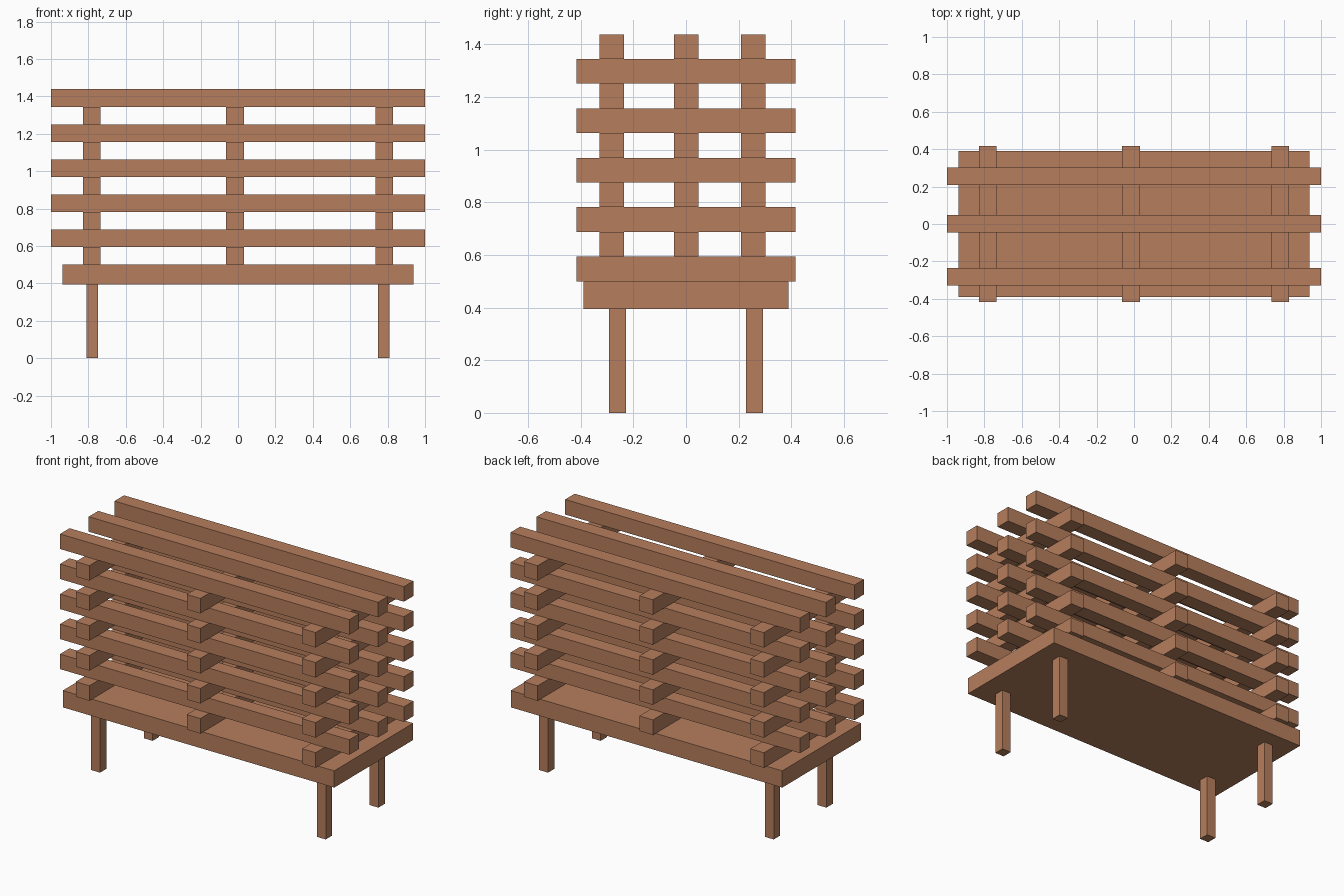
import bpy

if "Cube" in bpy.data.objects:
    bpy.data.objects.remove(bpy.data.objects["Cube"])

wood = bpy.data.materials.new("warm brown wood")
wood.diffuse_color = (0.47, 0.21, 0.11, 1)
wood.use_nodes = True
wood.node_tree.nodes["Principled BSDF"].inputs["Base Color"].default_value = wood.diffuse_color


def box(name, x, y, z):
    """Box spanning the (min, max) range on each axis."""
    spans = (x, y, z)
    bpy.ops.mesh.primitive_cube_add(size=1, location=[(a + b) / 2 for a, b in spans])
    ob = bpy.context.object
    ob.name = name
    ob.scale = [b - a for a, b in spans]
    bpy.ops.object.transform_apply(location=False, rotation=False, scale=True)
    ob.data.materials.append(wood)


# Bench platform
box("platform", (-0.938, 0.938), (-0.39, 0.39), (0.395, 0.5))

# Four legs
for sx in (-1, 1):
    for sy in (-1, 1):
        cx, cy = sx * 0.78, sy * 0.26
        box("leg", (cx - 0.031, cx + 0.031), (cy - 0.032, cy + 0.032), (0, 0.395))

# Stacked beams: alternating layers of short cross beams and long beams
t = 0.0938
h = t / 2
for i in range(10):
    z = (0.5 + i * t, 0.5 + (i + 1) * t)
    if i % 2 == 0:
        for x in (-0.783, -0.016, 0.781):
            box("cross_beam", (x - h, x + h), (-0.416, 0.416), z)
    else:
        for y in (-0.282, 0.001, 0.256):
            box("long_beam", (-1, 1), (y - h, y + h), z)
